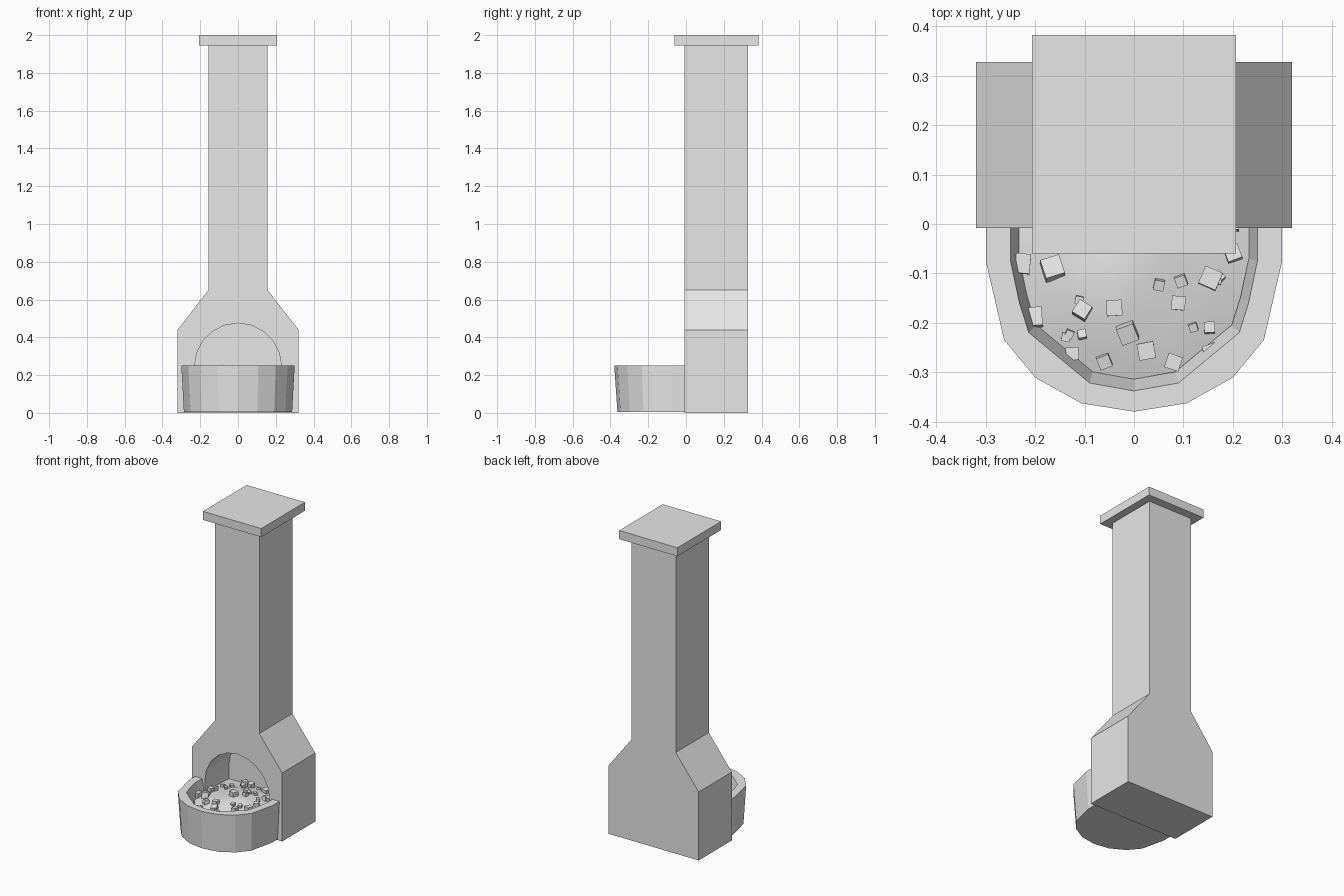
import bpy, bmesh, math, random
from mathutils import Matrix, Vector

if "Cube" in bpy.data.objects:
    bpy.data.objects.remove(bpy.data.objects["Cube"], do_unlink=True)
random.seed(4)

stone = bpy.data.materials.new("grey_stone")
stone.use_nodes = True
GREY = (0.8, 0.8, 0.8, 1)
stone.diffuse_color = GREY
stone.node_tree.nodes["Principled BSDF"].inputs["Base Color"].default_value = GREY


def finish(name, bm):
    bmesh.ops.recalc_face_normals(bm, faces=bm.faces)
    mesh = bpy.data.meshes.new(name)
    bm.to_mesh(mesh)
    bm.free()
    mesh.materials.append(stone)
    obj = bpy.data.objects.new(name, mesh)
    bpy.context.collection.objects.link(obj)
    return obj


def extrude_profile(name, outline, y0, y1):
    """Prism from an x-z outline, running along y."""
    bm = bmesh.new()
    face = bm.faces.new([bm.verts.new((x, y0, z)) for x, z in outline])
    new = bmesh.ops.extrude_face_region(bm, geom=[face])["geom"]
    verts = [v for v in new if isinstance(v, bmesh.types.BMVert)]
    bmesh.ops.translate(bm, verts=verts, vec=(0, y1 - y0, 0))
    return finish(name, bm)


def mirrored(half):
    """Complete a half outline that ends on x = 0."""
    return half + [(-x, y) for x, y in reversed(half) if x > 0]


# Hearth and chimney in one profile
FRONT, BACK = -0.008, 0.328
half = [(0.32, 0), (0.32, 0.44), (0.157, 0.65), (0.157, 1.95)]
body = extrude_profile("hearth_and_chimney", mirrored(half), FRONT, BACK)

# Arched fire opening
R = 0.23
arch = [(R, 0.1)] + [(R * math.cos(i * math.pi / 10), 0.245 + R * math.sin(i * math.pi / 10))
                     for i in range(11)] + [(-R, 0.1)]
cutter = extrude_profile("arch_cutter", arch, -0.1, 0.235)
cutter.hide_render = True
mod = body.modifiers.new("arch", "BOOLEAN")
mod.operation, mod.solver, mod.object = "DIFFERENCE", "EXACT", cutter
bpy.context.view_layer.objects.active = body
bpy.ops.object.modifier_apply(modifier="arch")
bpy.data.objects.remove(cutter, do_unlink=True)

# Chimney cap
cap = [(0.207, 1.945), (0.207, 2), (-0.207, 2), (-0.207, 1.945)]
extrude_profile("chimney_cap", cap, -0.06, 0.383)

# Fire bowl: a rounded wall open toward the hearth
outer = mirrored([(0.3, 0), (0.3, -0.075), (0.263, -0.235), (0.2, -0.311), (0.107, -0.363), (0, -0.38)])
inner = mirrored([(0.25, 0), (0.25, -0.075), (0.232, -0.16), (0.213, -0.22), (0.09, -0.322), (0, -0.338)])
bm = bmesh.new()


def ring(points, scale, z):
    return [bm.verts.new((x * scale, y * scale, z)) for x, y in points]


rows = [ring(outer, 0.955, 0.005), ring(outer, 1, 0.252), ring(inner, 1, 0.252), ring(inner, 0.88, 0.1)]
for a, b in zip(rows, rows[1:]):
    for i in range(len(a) - 1):
        bm.faces.new((a[i], a[i + 1], b[i + 1], b[i]))
bm.faces.new(rows[0])
bm.faces.new(rows[-1])
for side in (0, -1):
    bm.faces.new([row[side] for row in rows])
finish("fire_bowl", bm)


# Mounded ash bed filling bowl and opening
def bed_height(x, y):
    t = min(1, (x / 0.24) ** 2 + ((y + 0.04) / 0.28) ** 2)
    return 0.215 - 0.05 * t + 0.005 * math.sin(23 * x) * math.cos(19 * y)


bm = bmesh.new()
edge = [(x * 0.93, y * 0.93) for x, y in inner] + [(-0.229, 0.234), (0, 0.234), (0.229, 0.234)]
centre = Vector((0, -0.04))
rows = []
for k in range(1, 7):
    pts = [centre.lerp(Vector(p), k / 6) for p in edge]
    rows.append([bm.verts.new((p.x, p.y, bed_height(p.x, p.y))) for p in pts])
top = bm.verts.new((0, centre.y, bed_height(0, centre.y)))
n = len(edge)
for i in range(n):
    j = (i + 1) % n
    bm.faces.new((top, rows[0][i], rows[0][j]))
    for a, b in zip(rows, rows[1:]):
        bm.faces.new((a[i], b[i], b[j], a[j]))
bed = finish("ash_bed", bm)
for poly in bed.data.polygons:
    poly.use_smooth = True

# Coal lumps: larger ones in the bowl, the rest scattered
lumps = [(-0.23, -0.08, 0.04), (-0.165, -0.09, 0.04), (-0.205, -0.19, 0.038), (-0.105, -0.175, 0.03),
         (-0.04, -0.17, 0.032), (-0.013, -0.22, 0.036), (0.025, -0.257, 0.034), (0.155, -0.11, 0.038),
         (0.09, -0.16, 0.028), (0.155, -0.258, 0.028), (-0.125, -0.263, 0.026), (-0.06, -0.278, 0.026),
         (0.08, -0.28, 0.03), (0.153, -0.21, 0.022), (0.2, -0.06, 0.03), (0.095, -0.115, 0.022)]
for i in range(8):
    lumps.append((random.uniform(-0.2, 0.2), random.uniform(-0.24, -0.08), random.uniform(0.014, 0.022)))
for i in range(26):
    lumps.append((random.uniform(-0.2, 0.2), random.uniform(-0.05, 0.2), random.uniform(0.016, 0.04)))
bm = bmesh.new()
for x, y, size in lumps:
    spin = Matrix.Rotation(random.uniform(0, 1.5), 4, "Z")
    tilt = Matrix.Rotation(random.uniform(-0.25, 0.25), 4, "X")
    place = Matrix.Translation((x, y, bed_height(x, y) + size * 0.25))
    bmesh.ops.create_cube(bm, size=size, matrix=place @ tilt @ spin)
finish("coal_lumps", bm)
